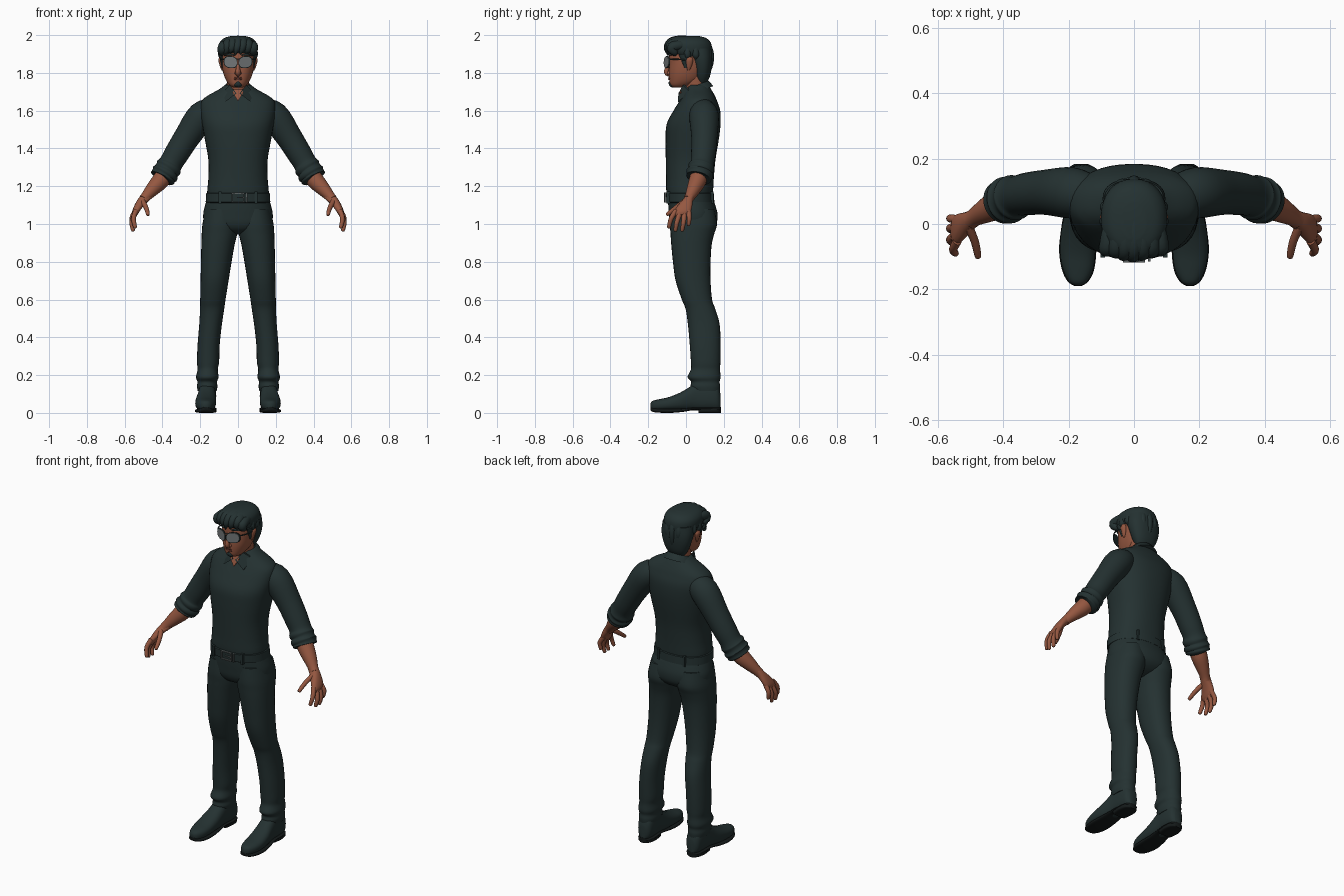
import bpy, bmesh, math
from mathutils import Vector as V


def material(name, r, g, b):
    m = bpy.data.materials.new(name)
    m.diffuse_color = (r, g, b, 1)
    return m


CLOTH = material("dark cloth", .0176, .031, .031)
SKIN = material("brown skin", .30, .096, .052)
LIP = material("lip brown", .17, .05, .032)
LENS = material("grey lens", .17, .185, .19)
METAL = material("dull metal", .10, .115, .115)
SOLE = material("black sole", .007, .010, .010)


def finish(name, bm, mat, mirror=False, angle=50):
    bmesh.ops.recalc_face_normals(bm, faces=bm.faces)
    me = bpy.data.meshes.new(name)
    bm.to_mesh(me)
    bm.free()
    me.materials.append(mat)
    ob = bpy.data.objects.new(name, me)
    bpy.context.collection.objects.link(ob)
    bpy.ops.object.select_all(action='DESELECT')
    ob.select_set(True)
    bpy.context.view_layer.objects.active = ob
    bpy.ops.object.shade_smooth_by_angle(angle=math.radians(angle))
    if mirror:
        mod = ob.modifiers.new("mirror", 'MIRROR')
        mod.use_mirror_merge = False
    return ob


def spline(keys, sub):
    """Catmull-Rom through tuples of numbers."""
    out = []
    for i in range(len(keys) - 1):
        p0, p1, p2 = keys[max(i - 1, 0)], keys[i], keys[i + 1]
        p3 = keys[min(i + 2, len(keys) - 1)]
        for k in range(sub):
            t = k / sub
            out.append(tuple(.5 * (2 * b + (c - a) * t + (2 * a - 5 * b + 4 * c - d) * t * t
                                   + (3 * b - a - 3 * c + d) * t ** 3)
                             for a, b, c, d in zip(p0, p1, p2, p3)))
    out.append(tuple(keys[-1]))
    return out


def loft(name, rings, mat, n=28, p=2.0, mirror=False):
    """Skin rings of (centre, half axis a, half axis b); p is the superellipse power."""
    bm = bmesh.new()
    loops = []
    for c, a, b in rings:
        loop = []
        for i in range(n):
            t = 2 * math.pi * i / n
            co, si = math.cos(t), math.sin(t)
            u = math.copysign(abs(co) ** (2 / p), co)
            v = math.copysign(abs(si) ** (2 / p), si)
            loop.append(bm.verts.new(V(c) + V(a) * u + V(b) * v))
        loops.append(loop)
    for l0, l1 in zip(loops, loops[1:]):
        for i in range(n):
            j = (i + 1) % n
            bm.faces.new((l0[i], l0[j], l1[j], l1[i]))
    bm.faces.new(loops[0])
    bm.faces.new(loops[-1])
    return finish(name, bm, mat, mirror)


def stack(name, keys, mat, sub=4, **kw):
    """Horizontal rings from (z, x0, x1, y0, y1)."""
    rings = [(((a + b) / 2, (c + d) / 2, z), ((b - a) / 2, 0, 0), (0, (d - c) / 2, 0))
             for z, a, b, c, d in spline(keys, sub)]
    return loft(name, rings, mat, **kw)


def sym(keys):
    """(z, half width, y0, y1) to full stack keys."""
    return [(z, -w, w, a, b) for z, w, a, b in keys]


def tube(name, keys, mat, sub=4, ref=(0, 1, 0), flat=1, **kw):
    """Round limb along (x, y, z, radius)."""
    pts = spline(keys, sub)
    rings = []
    for i, q in enumerate(pts):
        t = (V(pts[min(i + 1, len(pts) - 1)][:3]) - V(pts[max(i - 1, 0)][:3])).normalized()
        a = V(ref).cross(t).normalized()
        rings.append((q[:3], a * q[3] * flat, t.cross(a) * q[3]))
    return loft(name, rings, mat, **kw)


def box(name, centre, size, mat, mirror=False):
    bm = bmesh.new()
    bmesh.ops.create_cube(bm, size=1)
    for v in bm.verts:
        v.co = V(centre) + V([a * b for a, b in zip(v.co, size)])
    return finish(name, bm, mat, mirror, 30)


def plate(name, pts, depth, mat, mirror=False):
    bm = bmesh.new()
    f = bm.faces.new([bm.verts.new(q) for q in pts])
    ext = bmesh.ops.extrude_face_region(bm, geom=[f])
    for v in ext["geom"]:
        if isinstance(v, bmesh.types.BMVert):
            v.co.y += depth
    return finish(name, bm, mat, mirror, 30)


# Shirt body and sleeves with rolled ends
stack("shirt", sym([(1.12, .158, -.095, .138), (1.17, .163, -.104, .143), (1.24, .157, -.105, .147),
                    (1.34, .157, -.107, .156), (1.45, .176, -.108, .174), (1.53, .19, -.102, .183),
                    (1.60, .20, -.066, .181), (1.65, .193, -.035, .165), (1.68, .16, -.016, .152),
                    (1.71, .105, 0, .135), (1.735, .07, .012, .118)]), CLOTH, n=40, p=2.3)
tube("sleeve", [(.12, .085, 1.605, .06), (.19, .095, 1.572, .078), (.27, .097, 1.46, .069),
                (.325, .092, 1.372, .065), (.355, .086, 1.322, .062), (.367, .081, 1.30, .070),
                (.378, .077, 1.283, .065), (.386, .073, 1.268, .073), (.394, .070, 1.255, .067),
                (.400, .067, 1.243, .067), (.402, .066, 1.240, .045)], CLOTH, mirror=True)

# Collar, its flaps and the open neck
loft("collar", [((0, .058, 1.695), (.092, 0, 0), (0, .086, .035)), ((0, .052, 1.73), (.070, 0, 0), (0, .069, .028)),
                ((0, .052, 1.732), (.065, 0, 0), (0, .064, .027)), ((0, .052, 1.71), (.060, 0, 0), (0, .06, .025))], CLOTH)
plate("collar_flap", [(.008, -.040, 1.692), (.045, -.016, 1.736), (.080, .018, 1.70), (.066, -.043, 1.647)],
      .010, CLOTH, True)
plate("open_neck", [(0, -.043, 1.650), (.028, -.034, 1.695), (.024, -.024, 1.712), (-.024, -.024, 1.712),
                    (-.028, -.034, 1.695)], .009, SKIN)
tube("neck", [(0, .065, 1.66, .06), (0, .055, 1.72, .058), (0, .045, 1.80, .06)], SKIN)

# Trousers
stack("trouser_seat", sym([(1.145, .160, -.095, .138), (1.10, .174, -.094, .155), (1.05, .184, -.090, .167),
                           (1.0, .175, -.083, .160), (.965, .12, -.06, .125), (.945, .05, -.01, .07)]), CLOTH, n=40, p=2.2)
stack("trouser_leg", [(1.08, .01, .172, -.08, .150), (1.0, .0, .188, -.085, .164), (.95, .004, .192, -.082, .150),
                      (.89, .018, .194, -.078, .136), (.80, .034, .196, -.069, .130), (.70, .050, .198, -.055, .130),
                      (.60, .066, .200, -.022, .138), (.55, .073, .201, -.002, .155), (.47, .085, .205, .010, .178),
                      (.36, .097, .214, .020, .183), (.27, .100, .217, .026, .182), (.23, .107, .214, .026, .180),
                      (.19, .103, .222, .008, .183), (.165, .111, .215, .027, .178), (.14, .109, .217, .024, .181),
                      (.115, .113, .213, .034, .179)], CLOTH, p=2.2, mirror=True)

# Belt, loops and buckle
stack("belt", sym([(1.112, .163, -.100, .143), (1.116, .171, -.107, .150), (1.162, .169, -.110, .148),
                   (1.166, .160, -.102, .142)]), CLOTH, sub=1, n=40, p=2.25)
for x, y in ((.095, -.094), (.085, .137)):
    box("belt_loop", (x, y, 1.14), (.014, .016, .062), CLOTH, True)
for z in (1.117, 1.163):
    box("buckle_bar", (0, -.112, z), (.066, .010, .006), METAL)
box("buckle_side", (.031, -.112, 1.14), (.006, .010, .05), METAL, True)
box("buckle_pin", (.012, -.114, 1.14), (.036, .006, .005), METAL)
box("belt_keeper", (.047, -.109, 1.14), (.008, .010, .052), METAL)

# Shoes: upper, sole and heel
def along_y(name, keys, mat, sub=4, **kw):
    """Upright rings from (y, centre x, half width, z0, z1)."""
    rings = [((x, y, (a + b) / 2), (w, 0, 0), (0, 0, (b - a) / 2)) for y, x, w, a, b in spline(keys, sub)]
    loft(name, rings, mat, mirror=True, **kw)


along_y("shoe", [(-.188, .171, .010, .022, .050), (-.176, .171, .028, .014, .064), (-.14, .171, .046, .012, .073),
                 (-.09, .172, .054, .012, .084), (-.03, .170, .054, .012, .108), (.02, .166, .049, .012, .138),
                 (.06, .164, .046, .012, .165), (.12, .162, .047, .012, .168), (.165, .161, .041, .012, .150),
                 (.183, .161, .022, .02, .10)], CLOTH, p=2.4)
along_y("shoe_sole", [(-.189, .171, .012, .014, .032), (-.175, .171, .032, .005, .026), (-.14, .171, .049, .001, .023),
                      (-.08, .172, .057, .0, .022), (-.01, .170, .052, .006, .024), (.05, .166, .046, .016, .030),
                      (.12, .162, .048, .016, .030), (.17, .161, .038, .014, .030), (.184, .161, .018, .014, .030)],
        SOLE, p=3)
along_y("shoe_heel", [(.066, .163, .042, 0, .026), (.12, .162, .049, 0, .026), (.165, .161, .040, 0, .026),
                      (.184, .161, .018, 0, .026)], SOLE, p=4)

# Forearms and hands
tube("forearm", [(.375, .075, 1.28, .044), (.41, .062, 1.23, .046), (.45, .042, 1.187, .038),
                 (.485, .022, 1.148, .028), (.50, .012, 1.13, .026)], SKIN, mirror=True)
palm = spline([(.475, .028, 1.155, .026, .025), (.505, .008, 1.125, .030, .022), (.530, -.010, 1.090, .043, .018),
               (.545, -.020, 1.060, .046, .015), (.550, -.022, 1.045, .034, .009)], 3)
loft("palm", [((x, y, z), (0, w, .15 * w), (t, 0, .5 * t)) for x, y, z, w, t in palm], SKIN, n=20, p=2.3, mirror=True)
FINGERS = [((.540, -.052, 1.072), (.553, -.078, 1.030), (.545, -.090, .985)),
           ((.543, -.032, 1.060), (.562, -.048, 1.010), (.556, -.056, .968)),
           ((.543, -.008, 1.060), (.562, -.013, 1.010), (.556, -.020, .968)),
           ((.538, .013, 1.075), (.561, .017, 1.035), (.558, .014, .998)),
           ((.505, -.008, 1.120), (.486, -.055, 1.085), (.477, -.097, 1.052))]
for k, (a, b, c) in enumerate(FINGERS):
    tip = V(c) + (V(c) - V(b)).normalized() * .008
    tube("thumb" if k == 4 else "finger", [(*a, .014), (*b, .0125), (*c, .010), (*tip, .004)],
         SKIN, ref=(1, 0, 0), n=12, mirror=True)

# Head, ears, nose, mouth and chin beard
stack("head", sym([(1.722, .026, -.066, -.01), (1.735, .045, -.083, .03), (1.76, .063, -.088, .075),
                   (1.80, .078, -.090, .10), (1.85, .086, -.088, .115), (1.90, .087, -.088, .12),
                   (1.94, .08, -.075, .115), (1.975, .05, -.04, .08)]), SKIN, n=36, p=2.25)
stack("ear", [(1.812, .078, .086, .008, .018), (1.835, .076, .096, .003, .030), (1.868, .078, .104, 0, .038),
              (1.885, .085, .098, .010, .030)], SKIN, n=16, mirror=True)
tube("nose", [(0, -.084, 1.87, .007), (0, -.096, 1.835, .010), (0, -.104, 1.806, .013), (0, -.094, 1.792, .011),
              (0, -.084, 1.79, .006)], SKIN, ref=(1, 0, 0), n=16)
stack("nostril_side", [(1.788, .006, .012, -.096, -.086), (1.798, .004, .019, -.100, -.080),
                       (1.81, .004, .012, -.096, -.086)], SKIN, n=12, mirror=True)
for z, r in ((1.775, .005), (1.767, .006)):
    tube("lip", [(-.026, -.081, z, .002), (0, -.089, z, r), (.026, -.081, z, .002)], LIP, ref=(0, 0, 1), n=12)
stack("chin_beard", sym([(1.722, .008, -.075, -.05), (1.732, .022, -.088, -.05), (1.744, .018, -.092, -.06),
                         (1.754, .006, -.091, -.07)]), CLOTH, n=16)
tube("eyebrow", [(.018, -.089, 1.893, .003), (.045, -.083, 1.898, .006), (.072, -.055, 1.892, .003)],
     CLOTH, ref=(0, 0, 1), n=10, mirror=True)

# Glasses: rims, lenses, bridge and temples
for name, w, h, y0, y1, mat in (("glasses_rim", .037, .032, -.098, -.103, CLOTH),
                                ("glasses_lens", .033, .028, -.099, -.1055, LENS)):
    rings = [((.039, y, 1.857), (w, w * .38, w * .08), (0, 0, h)) for y in (y0, y1)]
    loft(name, rings, mat, n=24, p=2.5, mirror=True)
tube("glasses_bridge", [(-.012, -.108, 1.872, .003), (0, -.110, 1.874, .003), (.012, -.108, 1.872, .003)],
     METAL, ref=(0, 0, 1), n=8)
tube("glasses_temple", [(.073, -.086, 1.872, .0035), (.090, -.05, 1.872, .0035), (.092, .015, 1.868, .0035)],
     CLOTH, ref=(0, 0, 1), n=8, mirror=True)

# Hair: crown, nape, sideburns and swept locks
stack("hair_crown", sym([(1.888, .088, -.066, .13), (1.91, .098, -.092, .137), (1.94, .101, -.102, .137),
                         (1.965, .094, -.098, .128), (1.985, .072, -.08, .105), (1.996, .035, -.045, .065)]),
      CLOTH, n=32, p=2.2)
stack("hair_nape", sym([(1.745, .048, .06, .108), (1.78, .070, .045, .126), (1.83, .088, .034, .136),
                        (1.88, .096, .015, .139), (1.93, .092, 0, .135)]), CLOTH, n=32, p=2.3)
stack("sideburn", [(1.825, .076, .086, -.008, .006), (1.86, .076, .092, -.022, .010), (1.90, .074, .100, -.04, .02)],
      CLOTH, n=12, mirror=True)
for i in range(7):
    x = -.081 + .027 * i
    d = 4 * x * x
    tube("front_lock", [(x * .6, .06, 1.978 - d, .012), (x * .9, -.02, 1.974 - d, .024), (x, -.075, 1.962 - d, .026),
                        (x * 1.03 - .006, -.099 + 6 * x * x, 1.932 - d, .019),
                        (x * 1.02 - .016, -.096 + 6 * x * x, 1.893 + .006 * (i % 3), .003)],
         CLOTH, ref=(1, 0, 0), n=12)
for i in range(9):
    a = math.radians(-100 + 25 * i)
    s, c = math.sin(a), math.cos(a)
    low = 1.775 + .075 * abs(s) ** 2 + .008 * (i % 2)
    tube("back_lock", [(.03 * s, .02 + .03 * c, 1.978, .010), (.068 * s, .025 + .075 * c, 1.957, .020),
                       (.087 * s, .025 + .102 * c, 1.905, .020), (.084 * s, .028 + .100 * c, 1.845 + .04 * abs(s), .016),
                       (.078 * s, .03 + .088 * c, low + .01, .003)],
         CLOTH, ref=(c, -s, 0), n=12)
